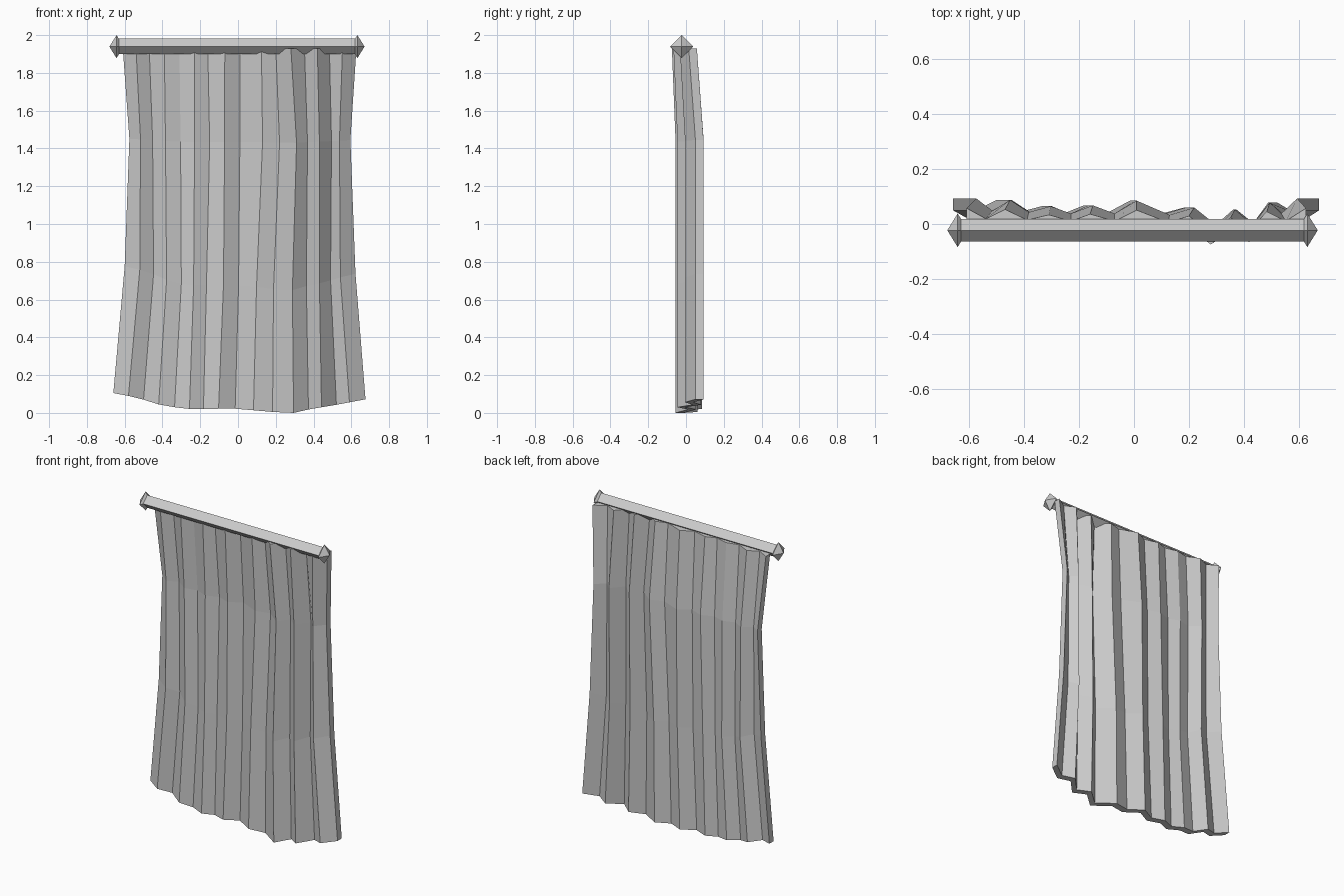
import bpy, bmesh, math
from mathutils import Matrix, Vector

if "Cube" in bpy.data.objects:
    bpy.data.objects.remove(bpy.data.objects["Cube"])

# fold positions across the cloth at four heights (top to hem)
FOLD_X = [
    [-.61, -.54, -.47, -.39, -.31, -.23, -.16, -.07, .01, .124, .20, .28, .352, .42, .484, .553, .627],
    [-.575, -.516, -.452, -.384, -.304, -.23, -.15, -.071, .01, .13, .22, .31, .368, .431, .495, .537, .595],
    [-.60, -.52, -.447, -.378, -.30, -.235, -.167, -.077, .003, .098, .188, .288, .362, .431, .49, .542, .622],
    [-.66, -.58, -.50, -.42, -.336, -.257, -.183, -.103, -.015, .082, .183, .294, .373, .442, .521, .59, .675],
]
# front depth of each pleat, and the wavy hem height
FOLD_Y = [.05, .005, .045, .0, .022, -.005, .025, -.005, .042, -.01, .017, -.055, .01, -.045, .036, -.005, .05]
HEM_Z = [.105, .09, .07, .045, .03, .021, .02, .022, .022, .014, .005, 0, .018, .03, .043, .056, .072]
THICK = .043


def finish(name, bm):
    bmesh.ops.recalc_face_normals(bm, faces=bm.faces)
    mesh = bpy.data.meshes.new(name)
    bm.to_mesh(mesh)
    bm.free()
    obj = bpy.data.objects.new(name, mesh)
    bpy.context.collection.objects.link(obj)
    return obj


# pleated cloth: zigzag sheet extruded backwards
bm = bmesh.new()
grid = []
for r, xs in enumerate(FOLD_X):
    row = []
    for x, y, hem in zip(xs, FOLD_Y, HEM_Z):
        z = [1.93, 1.43 + .2 * hem, .65 + 1.2 * hem, hem][r]
        row.append(bm.verts.new((x, y * .85 - .028 if r == 0 else y, z)))
    grid.append(row)
for a, b in zip(grid, grid[1:]):
    for i in range(len(a) - 1):
        bm.faces.new((a[i], b[i], b[i + 1], a[i + 1]))
ext = bmesh.ops.extrude_face_region(bm, geom=bm.faces[:], use_keep_orig=True)
back = [g for g in ext['geom'] if isinstance(g, bmesh.types.BMVert)]
bmesh.ops.translate(bm, verts=back, vec=Vector((0, THICK, 0)))
finish("curtain_cloth", bm)

# four-sided rod set on edge
bm = bmesh.new()
bmesh.ops.create_cone(bm, cap_ends=True, segments=4, radius1=.041, radius2=.041, depth=1.275,
                      matrix=Matrix.Translation((-.005, -.023, 1.94)) @ Matrix.Rotation(math.pi / 2, 4, 'Y'))
rod = finish("curtain_rod", bm)

# octahedral finials at the rod ends
for name, x in (("finial_left", -.643), ("finial_right", .632)):
    bm = bmesh.new()
    for s in (-1, 1):
        bmesh.ops.create_cone(bm, cap_ends=False, segments=4, radius1=.061, radius2=0, depth=.038,
                              matrix=Matrix.Translation((x + s * .019, -.023, 1.939))
                              @ Matrix.Rotation(s * math.pi / 2, 4, 'Y'))
    bmesh.ops.remove_doubles(bm, verts=bm.verts, dist=.0005)
    finish(name, bm)
